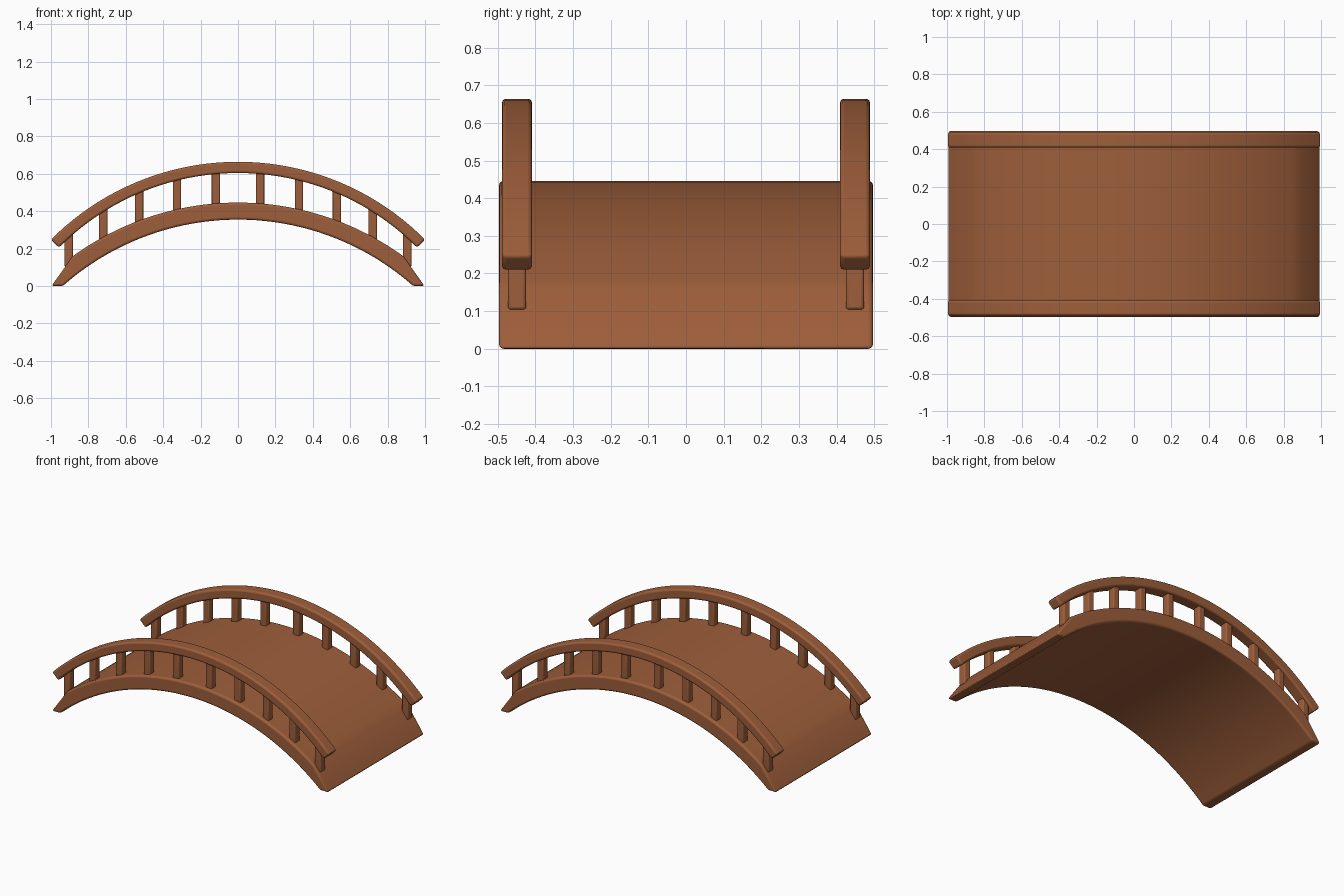
import bpy, bmesh, math

if "Cube" in bpy.data.objects:
    bpy.data.objects.remove(bpy.data.objects["Cube"])

wood = bpy.data.materials.new("brown wood")
wood.diffuse_color = (0.342, 0.113, 0.043, 1)
wood.use_nodes = True
wood.node_tree.nodes["Principled BSDF"].inputs["Base Color"].default_value = wood.diffuse_color


def arc(radius, top, half_x, n=40):
    """Points along an arch from -half_x to half_x, peaking at height top."""
    a = math.asin(half_x / radius)
    angles = [-a + 2 * a * i / n for i in range(n + 1)]
    return [(radius * math.sin(t), top - radius + radius * math.cos(t)) for t in angles]


def finish(name, bm, bevel):
    bmesh.ops.recalc_face_normals(bm, faces=bm.faces)
    mesh = bpy.data.meshes.new(name)
    bm.to_mesh(mesh)
    bm.free()
    mesh.materials.append(wood)
    obj = bpy.data.objects.new(name, mesh)
    bpy.context.collection.objects.link(obj)
    mod = obj.modifiers.new("rounded edges", 'BEVEL')
    mod.width = bevel
    mod.segments = 3
    mod.limit_method = 'ANGLE'
    mod.angle_limit = math.radians(25)
    mod.use_clamp_overlap = False
    bpy.ops.object.select_all(action='DESELECT')
    obj.select_set(True)
    bpy.context.view_layer.objects.active = obj
    bpy.ops.object.shade_smooth_by_angle(angle=math.radians(40))
    return obj


def arch(name, upper, lower, y0, y1, bevel):
    """Solid band between two arches with equal point counts."""
    bm = bmesh.new()
    rings = [[bm.verts.new((x, y, z)) for x, y, z in
              ((u[0], y0, u[1]), (u[0], y1, u[1]), (l[0], y1, l[1]), (l[0], y0, l[1]))]
             for u, l in zip(upper, lower)]
    for a, b in zip(rings, rings[1:]):
        for k in range(4):
            j = (k + 1) % 4
            bm.faces.new((a[k], a[j], b[j], b[k]))
    bm.faces.new(rings[0])
    bm.faces.new(rings[-1])
    return finish(name, bm, bevel)


# Deck: arched slab with sloping feet that end flat on the ground
DECK_R, DECK_TOP = 1.505, 0.446
upper = [(-0.997, 0)] + arc(DECK_R, DECK_TOP, 0.885) + [(0.997, 0)]
lower = arc(1.414, 0.355, 0.937, 42)
arch("deck", upper, lower, -0.497, 0.497, 0.012)

# Rails and posts on both sides
RAIL_R, RAIL_TOP, RAIL_H = 1.41, 0.664, 0.06
end_angle = math.asin(1.0 / RAIL_R)
for side, label in ((-1, "front"), (1, "back")):
    yc = side * 0.449
    inner_r = RAIL_R - RAIL_H
    arch(label + "_rail", arc(RAIL_R, RAIL_TOP, 1.0),
         arc(inner_r, RAIL_TOP - RAIL_H, inner_r * math.sin(end_angle)),
         yc - 0.04, yc + 0.04, 0.011)
    for i, px in enumerate((0.118, 0.326, 0.529, 0.721, 0.905)):
        z0 = DECK_TOP - DECK_R + math.sqrt(DECK_R ** 2 - px ** 2) - 0.04
        z1 = RAIL_TOP - RAIL_R + math.sqrt((RAIL_R - 0.03) ** 2 - px ** 2)
        for sx, end in ((-1, "left"), (1, "right")):
            bm = bmesh.new()
            bmesh.ops.create_cube(bm, size=1)
            for v in bm.verts:
                v.co = (sx * px + v.co.x * 0.045, yc + v.co.y * 0.049,
                        z0 + (v.co.z + 0.5) * (z1 - z0))
            finish(f"{label}_{end}_post_{i + 1}", bm, 0.008)
